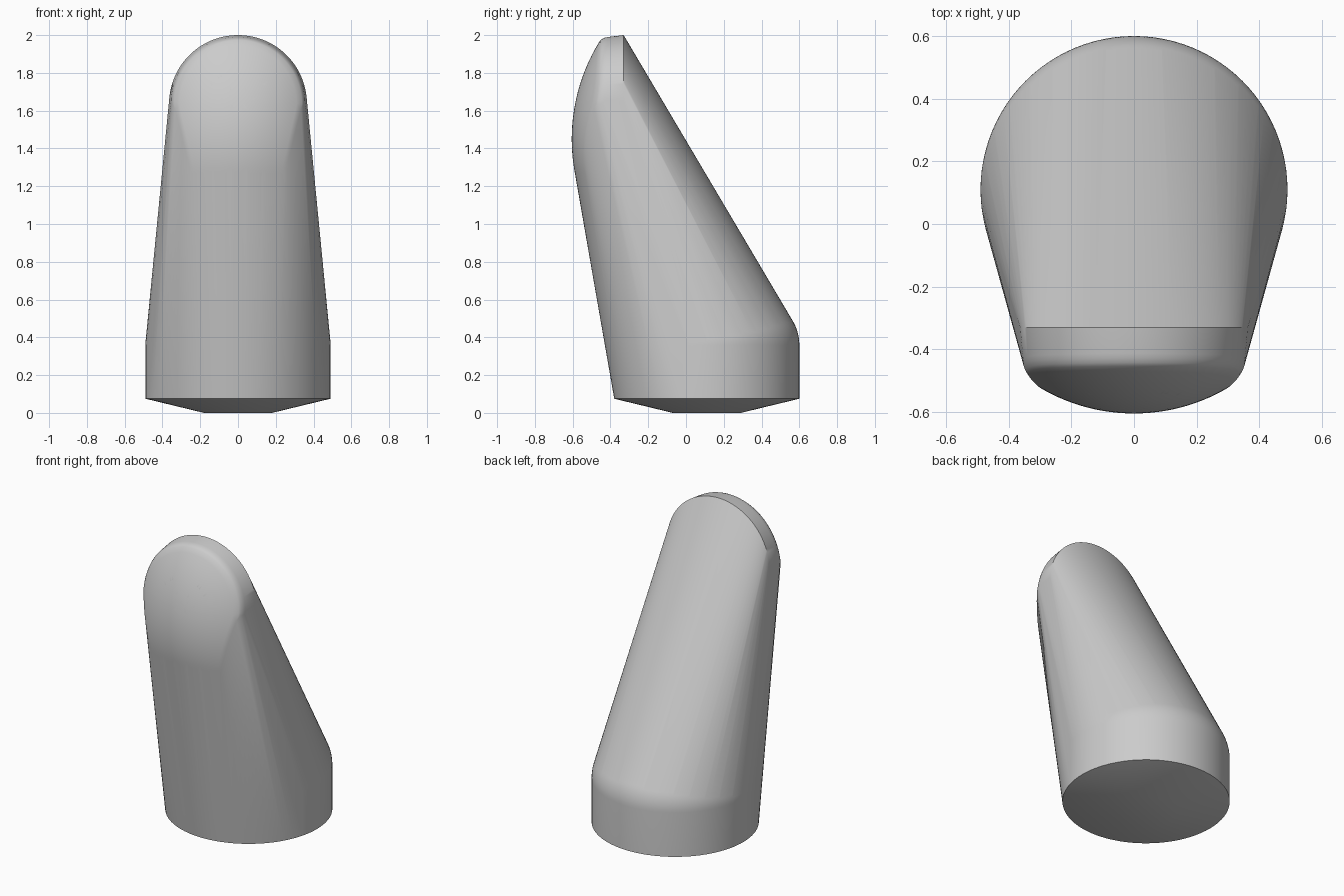
import bpy
import bmesh
from math import sin, cos, pi, sqrt, radians

if "Cube" in bpy.data.objects:
    bpy.data.objects.remove(bpy.data.objects["Cube"])

BASE_Y, BASE_R = 0.11, 0.49      # round foot
ARCH_Y, ARCH_R, ARCH_Z = -0.33, 0.365, 1.635   # rounded tip


def ring(r, z, n=96):
    """Horizontal circle around the foot axis."""
    return [(r * cos(2 * pi * i / n), BASE_Y + r * sin(2 * pi * i / n), z)
            for i in range(n)]


def pad_y(x, z):
    """Depth of the doubly curved front pad."""
    return -0.605 + 0.98 - sqrt(0.98 ** 2 - (z - 1.45) ** 2) \
        + 0.59 - sqrt(0.59 ** 2 - x * x)


def arch(r, depth, n=64):
    """Upright half circle around the tip, with its depth set per point."""
    pts = []
    for i in range(n + 1):
        x, z = r * cos(pi * i / n), ARCH_Z + r * sin(pi * i / n)
        pts.append((x, depth(x, z), z))
    return pts


# Foot: shallow tapered underside, wall and rolled shoulder
points = ring(0.18, 0) + ring(BASE_R, 0.075)
for i in range(9):
    a = radians(32) * i / 8
    points += ring(BASE_R - 0.25 * (1 - cos(a)), 0.36 + 0.25 * sin(a))

# Tip: crisp back arch, softened front rim, then the curved pad
points += arch(ARCH_R, lambda x, z: ARCH_Y)
for r, back in ((0.355, 0.03), (0.352, 0.017), (0.346, 0.006)):
    points += arch(r, lambda x, z: pad_y(x, z) + back)
for i in range(1, 13):
    points += arch(0.338 * i / 12, pad_y)

# Lower part of the pad, narrowing as it blends into the body
for i in range(13):
    z = 1.27 + (ARCH_Z - 1.27) * i / 13
    w = 0.34 - (ARCH_Z - z) * 0.25
    for j in range(-12, 13):
        x = w * j / 12
        points.append((x, pad_y(x, z), z))

# Wrap one taut skin around the foot and tip
bm = bmesh.new()
for p in points:
    bm.verts.new(p)
bmesh.ops.remove_doubles(bm, verts=bm.verts[:], dist=0.0005)
bmesh.ops.convex_hull(bm, input=bm.verts[:])
bmesh.ops.delete(bm, geom=[v for v in bm.verts if not v.link_faces], context='VERTS')
bmesh.ops.recalc_face_normals(bm, faces=bm.faces[:])
mesh = bpy.data.meshes.new("slanted_rounded_post")
bm.to_mesh(mesh)
bm.free()

post = bpy.data.objects.new("slanted_rounded_post", mesh)
bpy.context.collection.objects.link(post)

# Plain grey surface
grey = bpy.data.materials.new("plain_grey")
grey.use_nodes = True
colour = (0.6, 0.6, 0.6, 1)
grey.diffuse_color = colour
grey.node_tree.nodes["Principled BSDF"].inputs["Base Color"].default_value = colour
mesh.materials.append(grey)

bpy.ops.object.select_all(action='DESELECT')
post.select_set(True)
bpy.context.view_layer.objects.active = post
bpy.ops.object.shade_smooth_by_angle(angle=radians(32))
